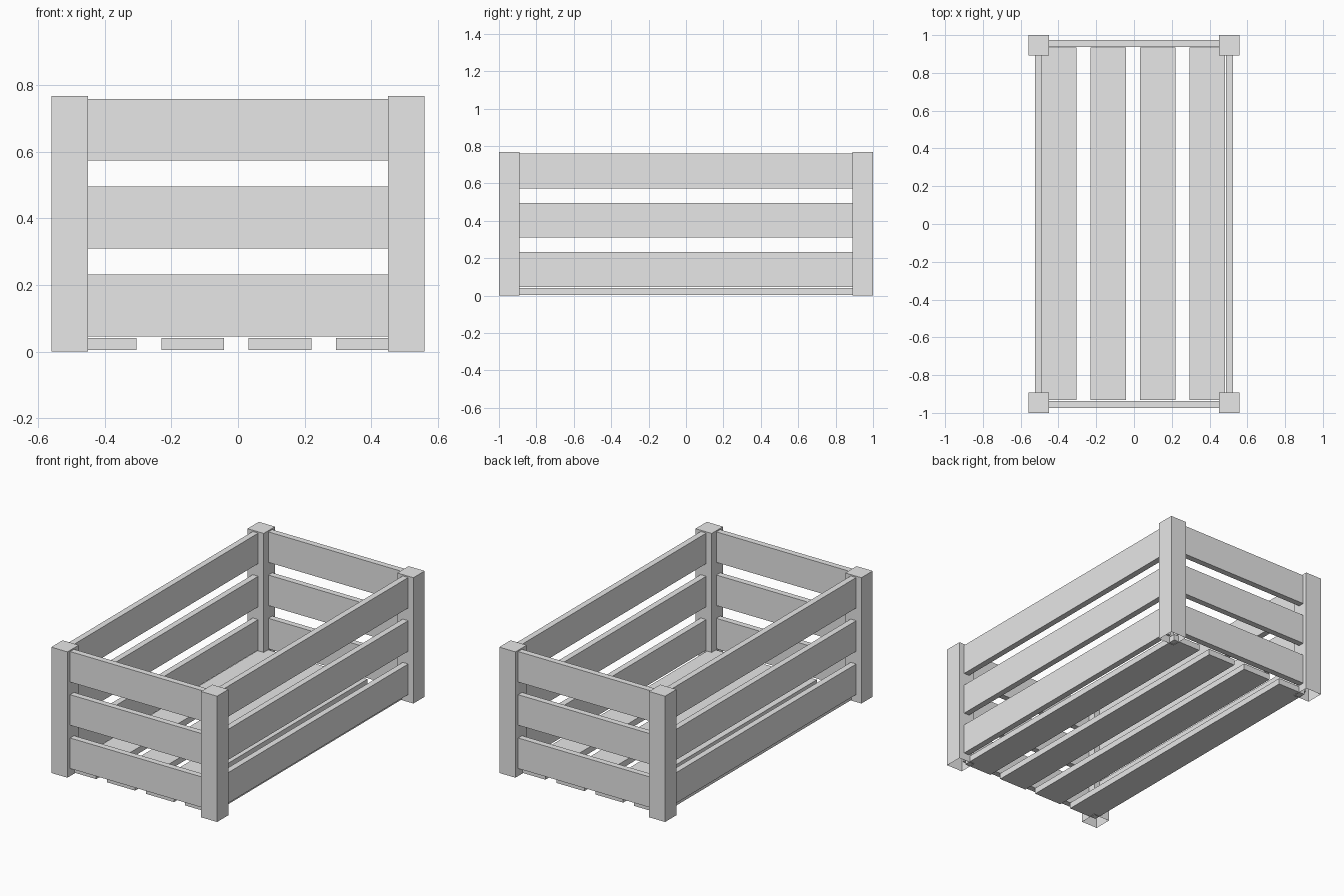
import bpy
import bmesh

# Remove the default cube
default = bpy.data.objects.get("Cube")
if default:
    bpy.data.objects.remove(default, do_unlink=True)

# Single plain grey
GREY = (0.8, 0.8, 0.8, 1.0)
grey = bpy.data.materials.new("light_grey")
grey.use_nodes = True
grey.diffuse_color = GREY
grey.node_tree.nodes["Principled BSDF"].inputs["Base Color"].default_value = GREY


def box(name, center, size, open_bottom=False):
    """Flat-shaded box; optionally without its underside."""
    bm = bmesh.new()
    bmesh.ops.create_cube(bm, size=1)
    bmesh.ops.scale(bm, vec=size, verts=bm.verts)
    bmesh.ops.translate(bm, vec=center, verts=bm.verts)
    if open_bottom:
        bottom = [f for f in bm.faces if f.normal.z < -0.5]
        bmesh.ops.delete(bm, geom=bottom, context='FACES_ONLY')
    mesh = bpy.data.meshes.new(name)
    bm.to_mesh(mesh)
    bm.free()
    mesh.materials.append(grey)
    obj = bpy.data.objects.new(name, mesh)
    bpy.context.scene.collection.objects.link(obj)
    return obj


POST = 0.109
POST_X, POST_Y, POST_H = 0.505, 0.9455, 0.767
BOARD_H, BOARD_T = 0.186, 0.037
SIDES = ((-1, "right", "front"), (1, "left", "back"))

# Corner posts, open underneath
for sx, side, _ in SIDES:
    for sy, _, end in SIDES:
        box(f"{end}_{side}_post", (sx * POST_X, sy * POST_Y, POST_H / 2),
            (POST, POST, POST_H), open_bottom=True)

# Three rows of wall boards, with their ends set into the posts
for row, z in zip(("lower", "middle", "upper"), (0.139, 0.403, 0.666)):
    for s, side, end in SIDES:
        box(f"{end}_{row}_board", (0, s * 0.955, z),
            (2 * POST_X - 0.08, BOARD_T, BOARD_H))
        box(f"{side}_{row}_board", (s * 0.506, 0, z),
            (BOARD_T, 2 * POST_Y - 0.08, BOARD_H))

# Floor slats running front to back
for i in range(4):
    box(f"floor_slat_{i + 1}", (-0.398 + i * 0.262, 0.001, 0.023),
        (0.188, 1.865, BOARD_T))
